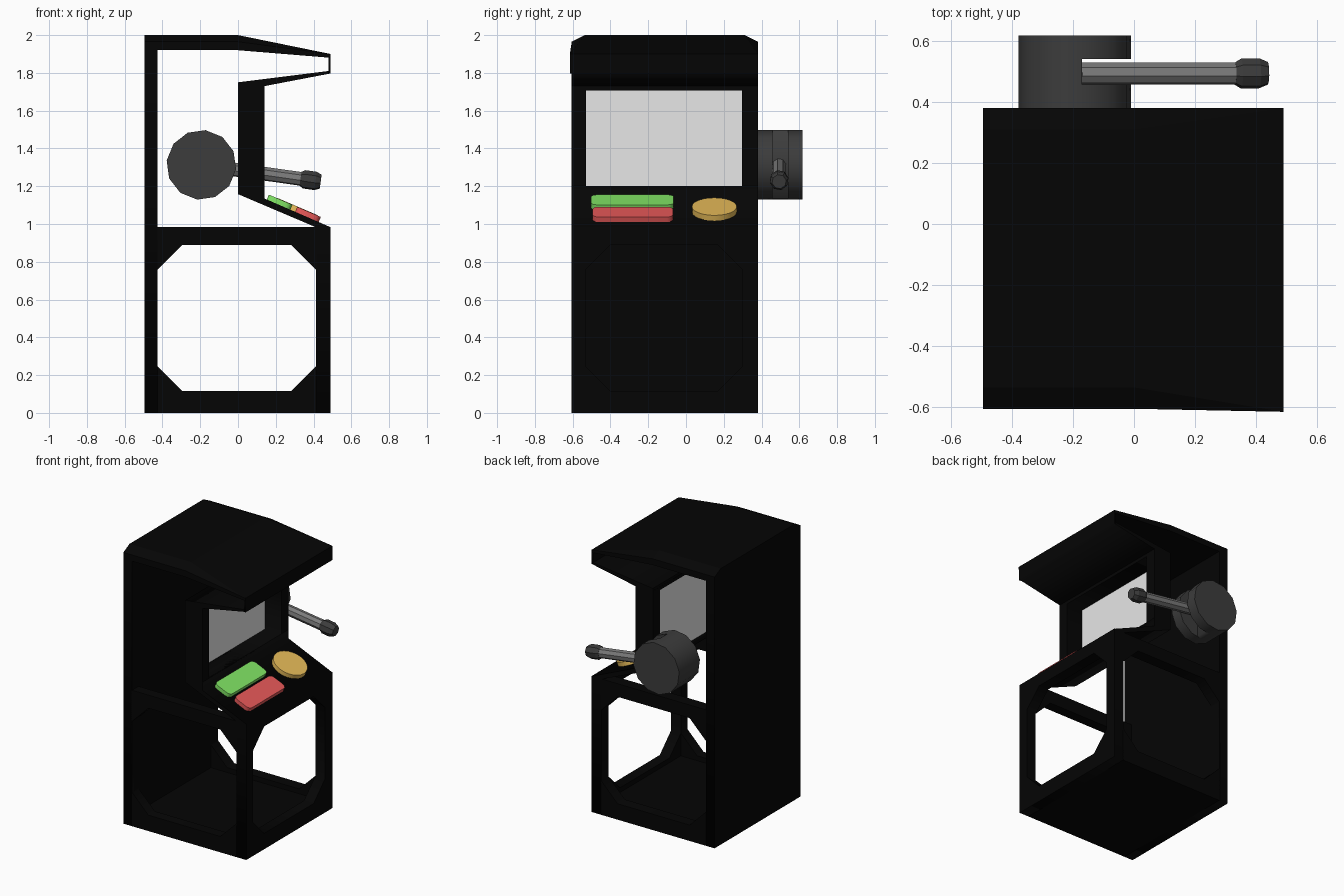
import bpy, bmesh, math
from mathutils import Matrix, Vector

if "Cube" in bpy.data.objects:
    bpy.data.objects.remove(bpy.data.objects["Cube"])


def colour(name, rgb):
    m = bpy.data.materials.new(name)
    m.diffuse_color = (*rgb, 1)
    m.use_nodes = True
    m.node_tree.nodes["Principled BSDF"].inputs["Base Color"].default_value = m.diffuse_color
    return m


BLACK = colour("cabinet black", (0.0015, 0.0015, 0.0015))
DARK = colour("dark grey", (0.045, 0.045, 0.045))
STEEL = colour("steel grey", (0.2, 0.2, 0.2))
GLASS = colour("screen grey", (0.8, 0.8, 0.8))
GREEN = colour("button green", (0.22, 0.78, 0.13))
RED = colour("button red", (0.8, 0.1, 0.1))
YELLOW = colour("button yellow", (0.8, 0.5, 0.1))

# local axes for plates facing along x, y or z
AXES = {
    "x": Matrix(((0, 0, 1, 0), (1, 0, 0, 0), (0, 1, 0, 0), (0, 0, 0, 1))),
    "y": Matrix(((1, 0, 0, 0), (0, 0, -1, 0), (0, 1, 0, 0), (0, 0, 0, 1))),
    "z": Matrix.Identity(4),
}


def finish(name, bm, mat, drop=()):
    """Make an object; faces lying on a drop plane (axis index, value) are hidden joints."""
    bmesh.ops.remove_doubles(bm, verts=bm.verts, dist=0.0005)
    bmesh.ops.recalc_face_normals(bm, faces=bm.faces)
    joints = [f for f in bm.faces
              if any(all(abs(v.co[i] - val) < 1e-4 for v in f.verts) for i, val in drop)]
    bmesh.ops.delete(bm, geom=joints, context="FACES")
    me = bpy.data.meshes.new(name)
    bm.to_mesh(me)
    bm.free()
    me.materials.append(mat)
    ob = bpy.data.objects.new(name, me)
    bpy.context.collection.objects.link(ob)
    return ob


def plate(name, loops, axis, lo, hi, mat, frame=None, drop=()):
    """Outline (plus optional hole outlines) given thickness from lo to hi."""
    cu = bpy.data.curves.new(name, "CURVE")
    cu.dimensions = "2D"
    cu.fill_mode = "BOTH"
    cu.extrude = (hi - lo) / 2
    for loop in loops:
        sp = cu.splines.new("POLY")
        sp.points.add(len(loop) - 1)
        for p, (a, b) in zip(sp.points, loop):
            p.co = (a, b, 0, 1)
        sp.use_cyclic_u = True
    tmp = bpy.data.objects.new(name + "_outline", cu)
    bpy.context.collection.objects.link(tmp)
    bpy.context.view_layer.update()
    bm = bmesh.new()
    me = bpy.data.meshes.new_from_object(tmp.evaluated_get(bpy.context.evaluated_depsgraph_get()))
    bm.from_mesh(me)
    bpy.data.objects.remove(tmp)
    bpy.data.curves.remove(cu)
    bpy.data.meshes.remove(me)
    mid = (lo + hi) / 2
    shift = Matrix.Translation((0, 0, -mid if axis == "y" else mid))
    bm.transform((frame or Matrix.Identity(4)) @ AXES[axis] @ shift)
    return finish(name, bm, mat, drop)


def rect(a0, a1, b0, b1, c=0.0):
    if not c:
        return [(a0, b0), (a1, b0), (a1, b1), (a0, b1)]
    return [(a0 + c, b0), (a1 - c, b0), (a1, b0 + c), (a1, b1 - c),
            (a1 - c, b1), (a0 + c, b1), (a0, b1 - c), (a0, b0 + c)]


X0, X1, Y0, Y1 = -0.495, 0.49, -0.605, 0.38
XB, XF = -0.425, 0.412          # inner faces of back wall and front frame
YI0, YI1 = -0.53, 0.297         # inner faces of side frames

# Lower cabinet: floor, back wall and open frames with clipped corners
plate("floor", [rect(XB, XF, YI0, YI1)], "z", 0, 0.08, BLACK,
      drop=((0, XB), (0, XF), (1, YI0), (1, YI1)))
plate("back_wall", [rect(Y0, Y1, 0, 1.92)], "x", X0, XB, BLACK, drop=((2, 1.92),))
for name, lo, hi in (("left_frame", Y0, YI0), ("right_frame", YI1, Y1)):
    plate(name, [rect(XB - 0.005, XF + 0.003, 0, 0.985), rect(XB, XF, 0.115, 0.89, 0.13)],
          "y", lo, hi, BLACK, drop=((0, XB - 0.005), (0, XF + 0.003)))
plate("front_frame", [rect(Y0, Y1, 0, 0.985), rect(YI0, YI1, 0.115, 0.89, 0.13)],
      "x", XF, X1, BLACK, drop=((2, 0.985),))

# Sloping control desk, stepped up at the back to carry the screen surround
plate("desk", [[(0, 1.158), (0.412, 0.983), (X1, 0.983), (0.14, 1.135), (0.14, 1.2), (0, 1.2)]],
      "y", Y0, Y1, BLACK)

# Screen surround and screen
plate("screen_frame", [rect(Y0, Y1, 1.195, 1.75), rect(YI0, YI1, 1.2, 1.707)], "x", 0, 0.14, BLACK,
      drop=((2, 1.195), (2, 1.75)))
plate("screen", [rect(YI0, YI1, 1.2, 1.707)], "x", 0.002, 0.008, GLASS)

# Canopy: roof with clipped side edges that fade out at the lip
bm = bmesh.new()
rings = []
for x, top, bottom, c, y0 in ((X0, 2, 1.92, 0.07, Y0), (0, 2, 1.92, 0.07, Y0), (X1, 1.9, 1.88, 0, -0.615)):
    drop = c * 0.5
    pts = [(y0, bottom), (y0, top - drop), (y0 + c, top),
           (Y1 - c, top), (Y1, top - drop), (Y1, bottom)]
    rings.append([bm.verts.new((x, y, z)) for y, z in pts])
for a, b in zip(rings, rings[1:]):
    for i in range(6):
        j = (i + 1) % 6
        bm.faces.new((a[i], a[j], b[j], b[i]))
bm.faces.new(rings[0])
bm.faces.new(rings[-1])
finish("roof", bm, BLACK)
plate("canopy_lip", [rect(-0.613, Y1, 1.797, 1.885)], "x", 0.478, X1, BLACK)
plate("canopy_underside", [[(0, 1.73), (0.14, 1.73), (X1, 1.797), (0.48, 1.81), (0, 1.75)]],
      "y", Y0, Y1, BLACK)

# Buttons lying on the desk: local x runs down the slope
tilt = math.atan(0.43)


def on_desk(x, y):
    z = 1.135 - 0.43 * (x - 0.14)
    return Matrix.Translation((x, y, z)) @ Matrix.Rotation(tilt, 4, "Y")


def rounded(hx, hy, r):
    out = []
    for sx, sy, a0 in ((1, 1, 0), (-1, 1, 90), (-1, -1, 180), (1, -1, 270)):
        for k in range(4):
            a = math.radians(a0 + k * 30)
            out.append((sx * (hx - r) + r * math.cos(a), sy * (hy - r) + r * math.sin(a)))
    return out


plate("green_button", [rounded(0.068, 0.219, 0.03)], "z", -0.005, 0.028, GREEN, on_desk(0.215, -0.284))
plate("red_button", [rounded(0.068, 0.212, 0.03)], "z", -0.005, 0.028, RED, on_desk(0.365, -0.282))
disc = [(0.119 * math.cos(k * math.tau / 24), 0.119 * math.sin(k * math.tau / 24)) for k in range(24)]
plate("round_button", [disc], "z", -0.005, 0.03, YELLOW, on_desk(0.303, 0.15))

# Lever hub: twelve-sided drum with a slot on the front half
HX, HZ, HR, CUT = -0.194, 1.313, 0.185, -0.17
hub = [(HX + HR * math.cos(math.radians(k * 30 - 7)), HZ + HR * math.sin(math.radians(k * 30 - 7)))
       for k in range(12)]
core = []
for (ax, az), (bx, bz) in zip(hub, hub[1:] + hub[:1]):
    if ax <= CUT:
        core.append((ax, az))
    if (ax <= CUT) != (bx <= CUT):
        core.append((CUT, az + (bz - az) * (CUT - ax) / (bx - ax)))
plate("hub_inner", [hub], "y", Y1, 0.457, DARK)
plate("hub_core", [core], "y", 0.457, 0.54, DARK, drop=((1, 0.457), (1, 0.54)))
plate("hub_outer", [hub], "y", 0.54, 0.617, DARK)


def turned(name, profile, mat):
    """Eight-sided turned part along the lever's axis, profile of (distance, radius)."""
    bm = bmesh.new()
    place = Matrix.Translation((HX, 0.493, HZ)) @ Matrix.Rotation(math.radians(8), 4, "Y")
    rings = []
    for d, r in profile:
        ring = []
        for k in range(8):
            a = math.radians(k * 45 + 12)
            ring.append(bm.verts.new(place @ Vector((d, r * math.cos(a), r * math.sin(a)))))
        rings.append(ring)
    for a, b in zip(rings, rings[1:]):
        for k in range(8):
            j = (k + 1) % 8
            bm.faces.new((a[k], a[j], b[j], b[k]))
    bm.faces.new(rings[0])
    bm.faces.new(rings[-1])
    return finish(name, bm, mat)


turned("lever_shaft", [(0.02, 0.037), (0.55, 0.037)], STEEL)
turned("lever_knob", [(0.53, 0.038), (0.55, 0.05), (0.61, 0.05), (0.638, 0.038)], DARK)
